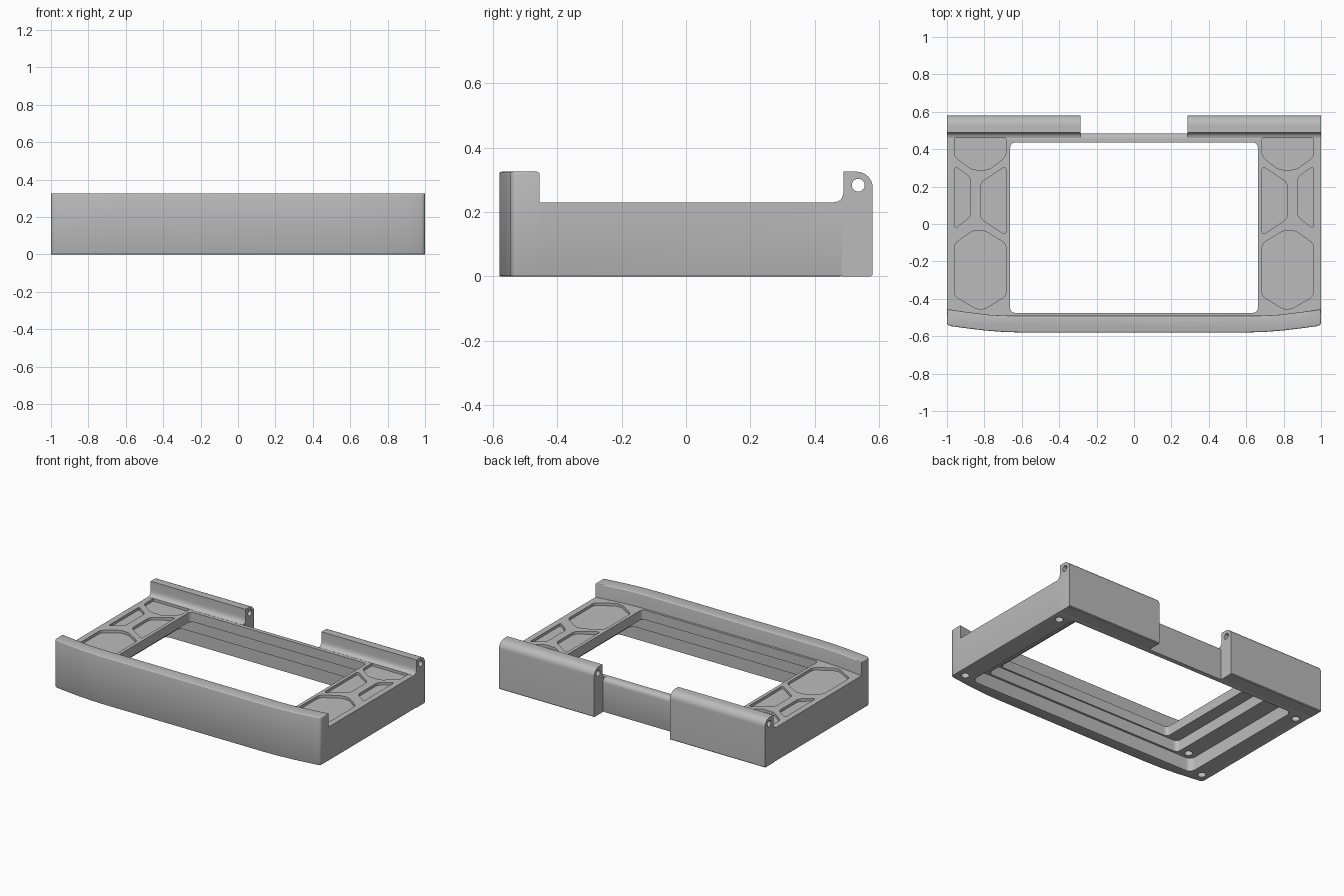
import bpy, bmesh, math
from mathutils import Matrix

cube = bpy.data.objects.get("Cube")
if cube:
    bpy.data.objects.remove(cube, do_unlink=True)

grey = bpy.data.materials.new("plain grey")
grey.use_nodes = True
COLOR = (0.5, 0.5, 0.5, 1)
grey.diffuse_color = COLOR
grey.node_tree.nodes["Principled BSDF"].inputs["Base Color"].default_value = COLOR

DECK, TOP, BACK = 0.23, 0.325, 0.485
HINGE_X = 0.285


def prism(name, pts, lo, hi, radius=0.0, axis="z", bevels=()):
    """Extrude a 2D profile from lo to hi, rounding its corners by radius.
    bevels holds (edge rule, width, segments)."""
    bm = bmesh.new()
    face = bm.faces.new([bm.verts.new((a, b, lo)) for a, b in pts])
    ext = bmesh.ops.extrude_face_region(bm, geom=[face])
    top = [v for v in ext["geom"] if isinstance(v, bmesh.types.BMVert)]
    bmesh.ops.translate(bm, verts=top, vec=(0, 0, hi - lo))
    if radius:
        sides = [e for e in bm.edges if abs(e.verts[0].co.z - e.verts[1].co.z) > 1e-4]
        bmesh.ops.bevel(bm, geom=sides, offset=radius, segments=5, profile=0.5, affect="EDGES")
    if axis == "x":  # profile is in (y, z), extruded along x
        cyc = Matrix(((0, 0, 1, 0), (1, 0, 0, 0), (0, 1, 0, 0), (0, 0, 0, 1)))
        bm.transform(cyc)
    bmesh.ops.recalc_face_normals(bm, faces=bm.faces)
    for rule, width, segs in bevels:
        chosen = [e for e in bm.edges if all(rule(v.co) for v in e.verts)]
        bmesh.ops.bevel(bm, geom=chosen, offset=width, segments=segs, profile=0.5, affect="EDGES")
    mesh = bpy.data.meshes.new(name)
    bm.to_mesh(mesh)
    bm.free()
    mesh.materials.append(grey)
    obj = bpy.data.objects.new(name, mesh)
    bpy.context.collection.objects.link(obj)
    return obj


def rect(x, y0, y1):
    return [(-x, y0), (x, y0), (x, y1), (-x, y1)]


def disc(cx, cy, r, n=20):
    return [(cx + r * math.cos(math.tau * i / n), cy + r * math.sin(math.tau * i / n)) for i in range(n)]


def mirrored(half):
    """Complete a curve given from the centre out to +x."""
    return [(-x, y) for x, y in reversed(half)] + half


def carve(obj, cutters):
    for c in cutters:
        mod = obj.modifiers.new("cut", "BOOLEAN")
        mod.operation, mod.solver, mod.object = "DIFFERENCE", "EXACT", c
    dg = bpy.context.evaluated_depsgraph_get()
    baked = bpy.data.meshes.new_from_object(obj.evaluated_get(dg))
    obj.modifiers.clear()
    obj.data = baked


def at(value, axis):
    return lambda co: abs(co[axis] - value) < 1e-4


# Bowed front lines, inner and outer
inner = [(0.68, -0.49), (0.78, -0.485), (0.9, -0.47), (1.0, -0.455)]
outer = [(0.6, -0.58), (0.7, -0.577), (0.8, -0.569), (0.9, -0.557), (0.98, -0.546),
         (0.992, -0.541), (0.998, -0.534), (1.0, -0.522)]

# Main frame and raised front wall
frame = prism("frame", mirrored(inner) + [(1, BACK), (-1, BACK)], 0, DECK, bevels=[
    (lambda co: at(BACK, 1)(co) and at(DECK, 2)(co), 0.03, 6),
    (lambda co: at(0, 2)(co) and abs(co.x) > 0.999, 0.005, 2)])
front_wall = prism("front_wall", mirrored(outer) + mirrored(inner)[::-1], 0, TOP, bevels=[
    (at(TOP, 2), 0.007, 3),
    (lambda co: at(0, 2)(co) and (co.y < -0.5 or abs(co.x) > 0.999), 0.005, 2)])

# Stepped opening: window on top, two wider pockets below
window = prism("window_cutter", rect(0.662, -0.475, 0.435), -0.1, 0.5, 0.025)
upper_pocket = prism("upper_pocket_cutter", rect(0.75, -0.485, 0.445), -0.1, 0.165, 0.03)
lower_pocket = prism("lower_pocket_cutter", rect(0.87, -0.5, 0.455), -0.1, 0.09, 0.04)
pockets = [window, upper_pocket, lower_pocket]

# Screw holes and decorative deck panels, same on both sides
panels = [
    [(0.96, 0.47), (0.685, 0.47), (0.685, 0.36), (0.775, 0.29), (0.865, 0.29), (0.96, 0.36)],
    [(0.96, 0.31), (0.875, 0.25), (0.875, 0.04), (0.96, -0.025)],
    [(0.685, 0.31), (0.82, 0.22), (0.82, 0.03), (0.685, -0.06)],
    [(0.96, -0.105), (0.86, -0.035), (0.8, -0.035), (0.685, -0.105),
     (0.685, -0.385), (0.8, -0.455), (0.84, -0.455), (0.96, -0.385)]]
details = []
for s in (-1, 1):
    for pts in panels:
        details.append(prism("panel_cutter", [(s * x, y) for x, y in pts], DECK - 0.018, 0.3, 0.02))
    for x, y, depth in ((0.94, 0.41, 0.06), (0.94, -0.48, 0.06), (0.81, 0.4, 0.14), (0.81, -0.45, 0.14)):
        details.append(prism("screw_cutter", disc(s * x, y, 0.026), -0.1, depth))
carve(frame, pockets + details)
carve(front_wall, pockets + details)

# Rear hinge blocks with a rounded back and a pin hole
R = 0.05
hump = [(0.58 - R + R * math.cos(a), TOP - R + R * math.sin(a))
        for a in (math.pi / 2 * i / 8 for i in range(9))]
profile = [(BACK, 0), (0.575, 0), (0.58, 0.005)] + hump + [
    (0.49, TOP), (0.49, 0.27), (0.488, 0.253), (0.483, 0.241), (0.474, 0.233), (0.46, DECK),
    (0.46, 0.2), (BACK, 0.19)]
pin = prism("pin_cutter", disc(0.535, 0.283, 0.02), -2, 2, axis="x")
hinges = []
for side, x0, x1 in (("left", HINGE_X, 1), ("right", -1, -HINGE_X)):
    hinge = prism(side + "_hinge", profile, x0, x1, axis="x")
    carve(hinge, [pin])
    hinges.append(hinge)

# Remove cutters, shade smooth with sharp edges
for c in pockets + details + [pin]:
    bpy.data.objects.remove(c, do_unlink=True)
bpy.ops.object.select_all(action="DESELECT")
for o in [frame, front_wall] + hinges:
    o.select_set(True)
bpy.context.view_layer.objects.active = frame
bpy.ops.object.shade_smooth_by_angle(angle=math.radians(32))
